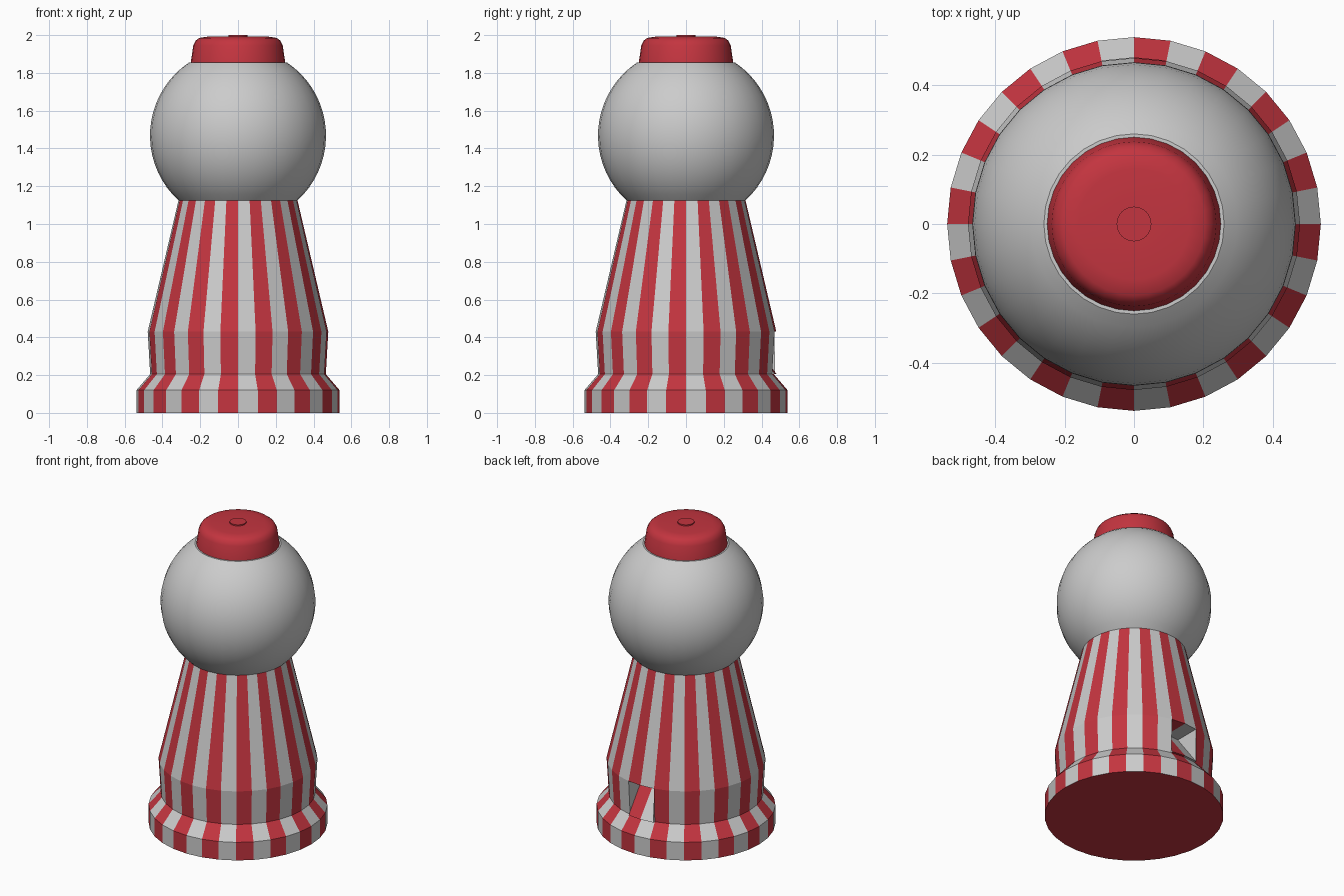
import bpy, bmesh
from math import pi, cos, sin

if "Cube" in bpy.data.objects:
    bpy.data.objects.remove(bpy.data.objects["Cube"])

SIDES = 32


def material(name, rgb):
    m = bpy.data.materials.new(name)
    m.diffuse_color = (*rgb, 1)
    m.use_nodes = True
    m.node_tree.nodes["Principled BSDF"].inputs["Base Color"].default_value = m.diffuse_color
    return m


red = material("red", (0.55, 0.035, 0.05))
white = material("light_grey", (0.6, 0.6, 0.6))


def lathe(name, profile, mats=(), close_bottom=True, close_top=True):
    """Revolve (radius, z) points; returns object and bands[band][side] of face indices."""
    bm = bmesh.new()
    rings = [[bm.verts.new((r * cos(2 * pi * i / SIDES), r * sin(2 * pi * i / SIDES), z))
              for i in range(SIDES)] for r, z in profile]
    bands = []
    for a, b in zip(rings, rings[1:]):
        bands.append([bm.faces.new((a[i], a[(i + 1) % SIDES], b[(i + 1) % SIDES], b[i]))
                      for i in range(SIDES)])
    if close_bottom:
        bm.faces.new(rings[0][::-1])
    if close_top:
        bm.faces.new(rings[-1])
    return bm, bands


def finish(name, bm, mats=(), smooth=None):
    me = bpy.data.meshes.new(name)
    bm.to_mesh(me)
    bm.free()
    ob = bpy.data.objects.new(name, me)
    bpy.context.collection.objects.link(ob)
    for m in mats:
        me.materials.append(m)
    if smooth:
        bpy.ops.object.select_all(action='DESELECT')
        ob.select_set(True)
        bpy.context.view_layer.objects.active = ob
        bpy.ops.object.shade_smooth_by_angle(angle=smooth)
    return ob


# Striped pedestal: flat panels, alternating colours
bm, bands = lathe("pedestal", [(0.538, 0), (0.538, 0.12), (0.465, 0.205),
                               (0.478, 0.43), (0.315, 1.125)])
for band in bands:
    for i, f in enumerate(band):
        f.material_index = 1 - i % 2

# Chute: two rear panels pushed in at the top to form a sloping ramp
chute = bands[2][7:9]
new = bmesh.ops.extrude_face_region(bm, geom=chute)["geom"]
old = [f for f in chute if f.is_valid]
if old:
    bmesh.ops.delete(bm, geom=old, context='FACES_ONLY')
for v in [g for g in new if isinstance(g, bmesh.types.BMVert)]:
    v.co.y += -0.17 if v.co.z > 0.3 else 0.015
bmesh.ops.recalc_face_normals(bm, faces=bm.faces)
finish("striped_pedestal", bm, (red, white))

# Globe: truncated smooth sphere
R, CZ = 0.466, 1.468
arc = [(-0.83 + (0.98 + 0.83) * k / 18) for k in range(19)]
bm, _ = lathe("globe", [(R * cos(a), CZ + R * sin(a)) for a in arc])
finish("globe", bm, smooth=0.6)

# Lid with rounded shoulder
bm, _ = lathe("lid", [(0.25, 1.855), (0.237, 1.945), (0.225, 1.97),
                      (0.205, 1.985), (0.16, 1.992), (0.05, 1.992)])
finish("lid", bm, (red,), smooth=0.5)

# Small button on top
bm, _ = lathe("lid_button", [(0.05, 1.985), (0.05, 2.0)])
finish("lid_button", bm, (red,), smooth=0.5)
